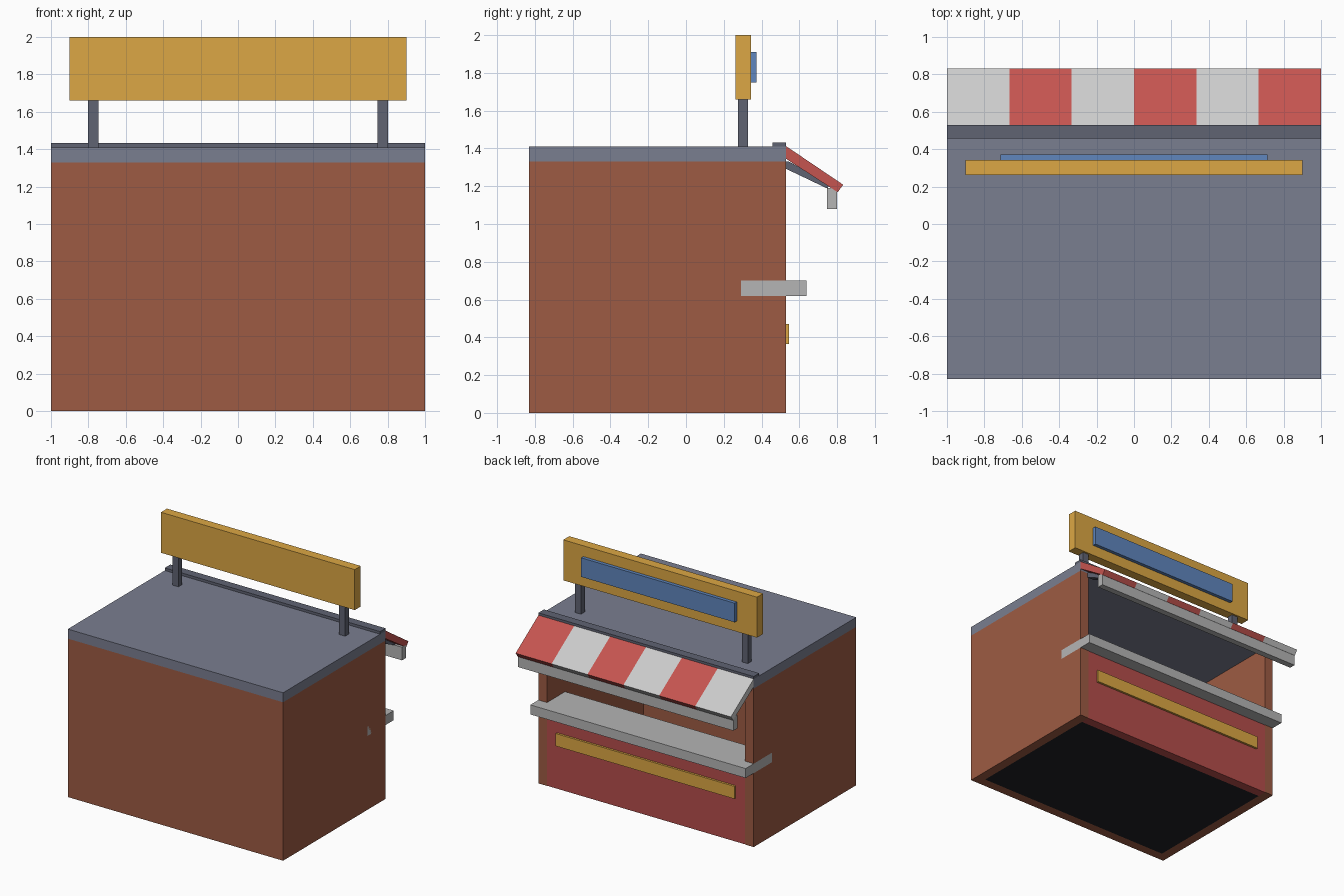
import bpy

if "Cube" in bpy.data.objects:
    bpy.data.objects.remove(bpy.data.objects["Cube"])

BROWN = (0.34, 0.105, 0.056, 1)
SLATE = (0.195, 0.21, 0.28, 1)
DARK = (0.115, 0.125, 0.17, 1)
BLACK = (0.015, 0.015, 0.018, 1)
YELLOW = (0.72, 0.39, 0.058, 1)
RED = (0.56, 0.09, 0.08, 1)
PANEL_RED = (0.46, 0.075, 0.07, 1)
BLUE = (0.115, 0.24, 0.51, 1)
GREY = (0.46, 0.46, 0.46, 1)
WHITE = (0.55, 0.55, 0.55, 1)

materials = {}


def paint(obj, color):
    if color not in materials:
        mat = bpy.data.materials.new("paint_%d" % len(materials))
        mat.diffuse_color = color
        mat.use_nodes = True
        mat.node_tree.nodes["Principled BSDF"].inputs["Base Color"].default_value = mat.diffuse_color
        materials[color] = mat
    obj.data.materials.append(materials[color])


def prism(name, x0, x1, profile, color):
    """Extrude a (y, z) profile, counter-clockwise seen from +x, along x."""
    n = len(profile)
    verts = [(x, y, z) for x in (x0, x1) for y, z in profile]
    faces = [tuple(reversed(range(n))), tuple(range(n, 2 * n))]
    faces += [(i, (i + 1) % n, (i + 1) % n + n, i + n) for i in range(n)]
    mesh = bpy.data.meshes.new(name)
    mesh.from_pydata(verts, [], faces)
    obj = bpy.data.objects.new(name, mesh)
    bpy.context.collection.objects.link(obj)
    paint(obj, color)
    return obj


def box(name, x, y, z, color):
    (y0, y1), (z0, z1) = y, z
    return prism(name, x[0], x[1], [(y0, z0), (y1, z0), (y1, z1), (y0, z1)], color)


T = 0.08                      # wall thickness
BACK, FRONT = -0.83, 0.53     # the serving side faces +y
IN = 1 - T

# Shell: rear wall, floor, roof
box("rear_wall", (-IN, IN), (BACK, BACK + T), (0, 1.33), BROWN)
box("floor", (-IN, IN), (BACK + T, FRONT - T), (0, 0.06), BLACK)
box("roof", (-1, 1), (BACK, FRONT), (1.33, 1.41), SLATE)
box("roof_ridge", (-1, 1), (0.457, FRONT), (1.41, 1.432), DARK)

# Serving side: lower panel, trim, counter
box("front_panel", (-IN, IN), (FRONT - T, FRONT - 0.003), (0, 0.62), PANEL_RED)
box("panel_trim", (-0.83, 0.83), (FRONT - 0.01, 0.545), (0.365, 0.47), YELLOW)
box("counter", (-1, 1), (0.29, 0.637), (0.62, 0.70), GREY)

# Striped sloping awning and its hanging valance
slope = [(0.53, 1.345), (0.803, 1.168), (0.832, 1.208), (0.53, 1.412)]
for i in range(6):
    x = -1 + i / 3
    prism("awning_stripe_%d" % i, x, x + 1 / 3, slope, RED if i % 2 else WHITE)
box("valance", (-1, 1), (0.747, 0.8), (1.08, 1.19), GREY)

# Mirrored pairs: side walls, awning brackets, sign posts
for side, s in (("left", -1), ("right", 1)):
    def span(a, b):
        return sorted((s * a, s * b))
    box(side + "_wall", span(IN, 1), (BACK, FRONT), (0, 1.33), BROWN)
    prism(side + "_awning_bracket", *span(0.87, 0.93),
          [(0.53, 1.292), (0.75, 1.187), (0.76, 1.215), (0.545, 1.33), (0.53, 1.33)], DARK)
    box(side + "_sign_post", span(0.747, 0.803), (0.275, 0.327), (1.41, 1.67), DARK)

# Rooftop sign with blank face panel
box("sign_board", (-0.9, 0.9), (0.263, 0.343), (1.66, 2.0), YELLOW)
box("sign_face", (-0.713, 0.713), (0.34, 0.372), (1.75, 1.91), BLUE)
